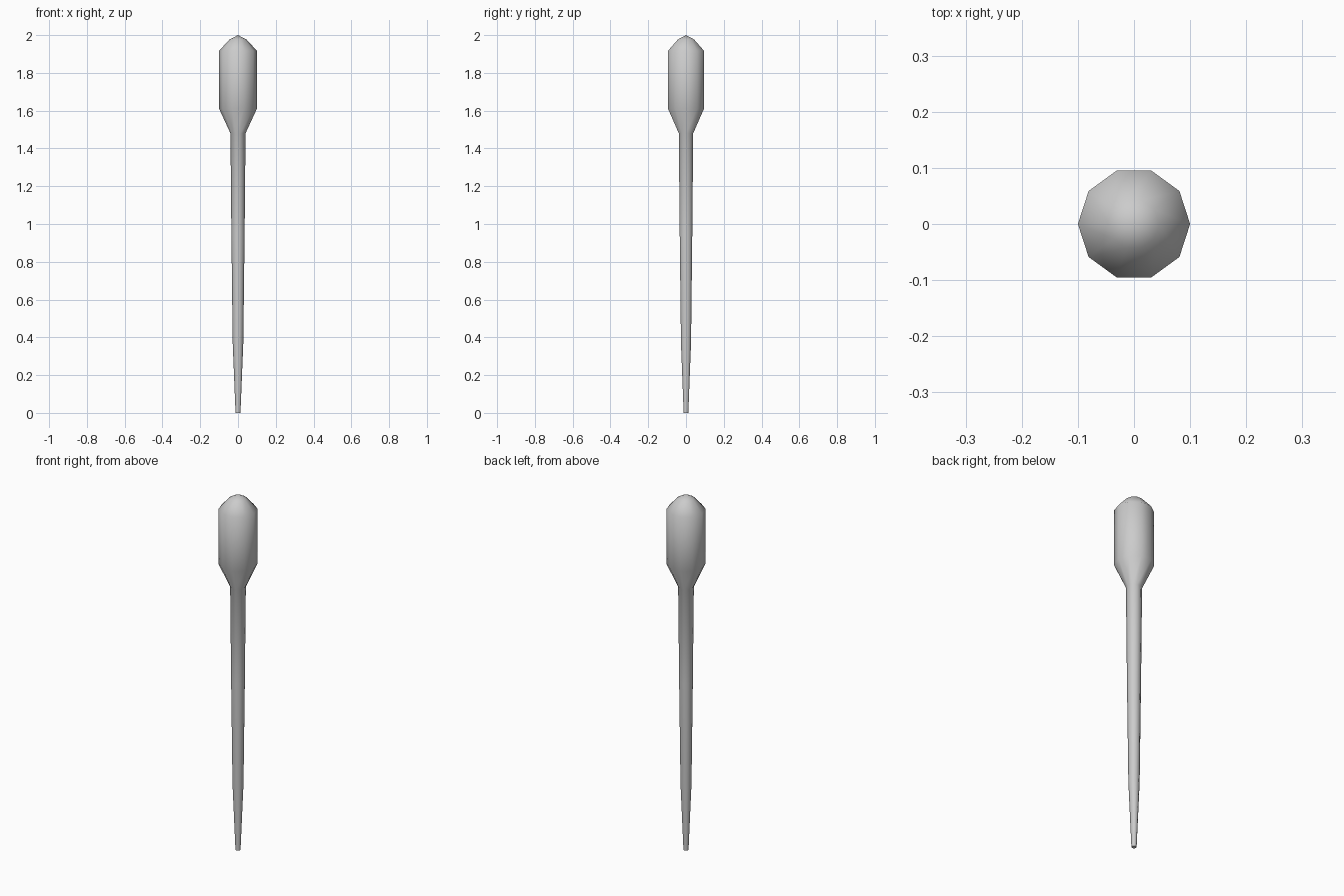
import bpy, bmesh, math

if "Cube" in bpy.data.objects:
    bpy.data.objects.remove(bpy.data.objects["Cube"])

SIDES = 10
# (radius, height) from tip to bulb: tapered tip, long stem, shoulder, bulb, dome
PROFILE = [(0.013, 0.0), (0.028, 0.37), (0.035, 0.95), (0.04, 1.48),
           (0.1, 1.61), (0.1, 1.917), (0.045, 1.977)]

bm = bmesh.new()
rings = []
for r, z in PROFILE:
    rings.append([bm.verts.new((r * math.cos(2 * math.pi * i / SIDES),
                                r * math.sin(2 * math.pi * i / SIDES), z))
                  for i in range(SIDES)])

# Side walls
for a, b in zip(rings, rings[1:]):
    for i in range(SIDES):
        j = (i + 1) % SIDES
        bm.faces.new((a[i], a[j], b[j], b[i]))

# Rounded top closes to a point, tip is capped flat
top = bm.verts.new((0, 0, 2.0))
for i in range(SIDES):
    bm.faces.new((rings[-1][i], rings[-1][(i + 1) % SIDES], top))
tip_cap = bm.faces.new(rings[0][::-1])

for f in bm.faces:
    f.smooth = f is not tip_cap
for e in tip_cap.edges:
    e.smooth = False

mesh = bpy.data.meshes.new("dropper")
bm.to_mesh(mesh)
bm.free()
bpy.context.collection.objects.link(bpy.data.objects.new("dropper", mesh))
